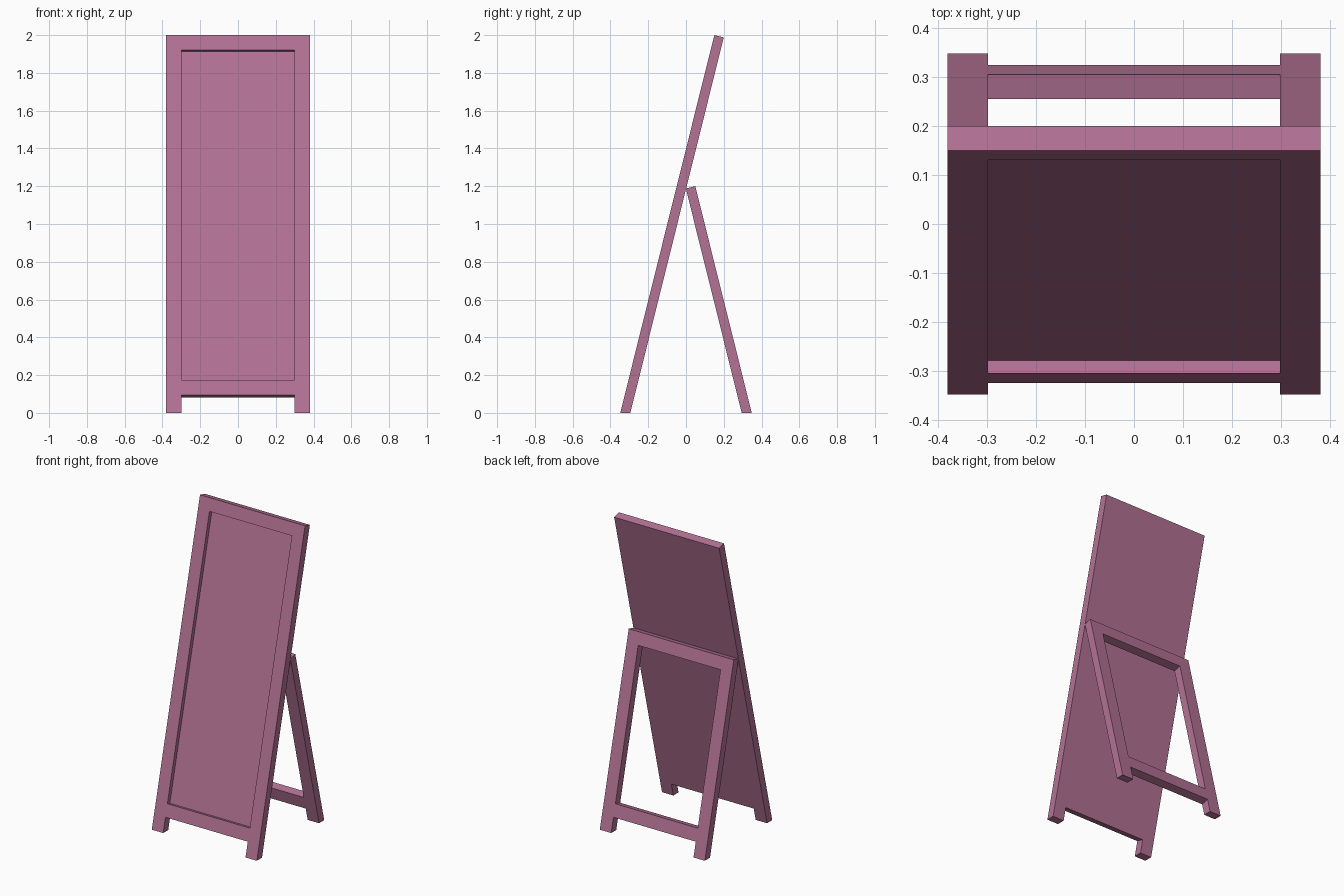
import bpy
import bmesh
import math

if "Cube" in bpy.data.objects:
    bpy.data.objects.remove(bpy.data.objects["Cube"])

LEAN = math.radians(13.98)
THICK, RECESS = 0.0515, 0.027
FOOT_Y = 0.348
XS = [-0.38, -0.298, 0.298, 0.38]

paint = bpy.data.materials.new("rose_paint")
paint.diffuse_color = (0.45, 0.17, 0.30, 1)
paint.use_nodes = True
paint.node_tree.nodes["Principled BSDF"].inputs["Base Color"].default_value = paint.diffuse_color


def leaning_point(x, z, depth, side):
    """Point on the outer face at height z, pushed inward by depth."""
    y = -FOOT_Y + z * math.tan(LEAN)
    if z == 0:  # feet are cut level with the floor
        y += depth / math.cos(LEAN)
    else:
        y += depth * math.cos(LEAN)
        z -= depth * math.sin(LEAN)
    return (x, y * side, z)


def leaning_frame(name, top, side, has_panel):
    """Frame of stiles and rails; the middle is either recessed or open."""
    zs = [0, 0.094, 0.175, top - 0.079, top]
    cells = {(i, j) for i in range(3) for j in range(4)} - {(1, 0)}
    if not has_panel:
        cells.remove((1, 2))
    bm = bmesh.new()
    verts = {}

    def v(i, j, depth):
        key = (i, j, depth)
        if key not in verts:
            verts[key] = bm.verts.new(leaning_point(XS[i], zs[j], depth, side))
        return verts[key]

    def wall(a, b, depth):
        bm.faces.new((v(*a, 0), v(*b, 0), v(*b, depth), v(*a, depth)))

    for i, j in sorted(cells):
        ring = [(i, j), (i + 1, j), (i + 1, j + 1), (i, j + 1)]
        recessed = (i, j) == (1, 2)
        bm.faces.new([v(*c, RECESS if recessed else 0) for c in ring])
        bm.faces.new([v(*c, THICK) for c in reversed(ring)])
        neighbours = [(i, j - 1), (i + 1, j), (i, j + 1), (i - 1, j)]
        for k, n in enumerate(neighbours):
            a, b = ring[k], ring[(k + 1) % 4]
            if recessed:
                wall(a, b, RECESS)
            elif n not in cells:
                wall(a, b, THICK)

    bmesh.ops.recalc_face_normals(bm, faces=bm.faces)
    mesh = bpy.data.meshes.new(name)
    bm.to_mesh(mesh)
    bm.free()
    mesh.materials.append(paint)
    obj = bpy.data.objects.new(name, mesh)
    bpy.context.collection.objects.link(obj)
    return obj


# Tall front board with a recessed face
leaning_frame("front_board", 2.0, 1, True)
# Shorter open support frame leaning the other way
leaning_frame("rear_support_frame", 1.2, -1, False)
